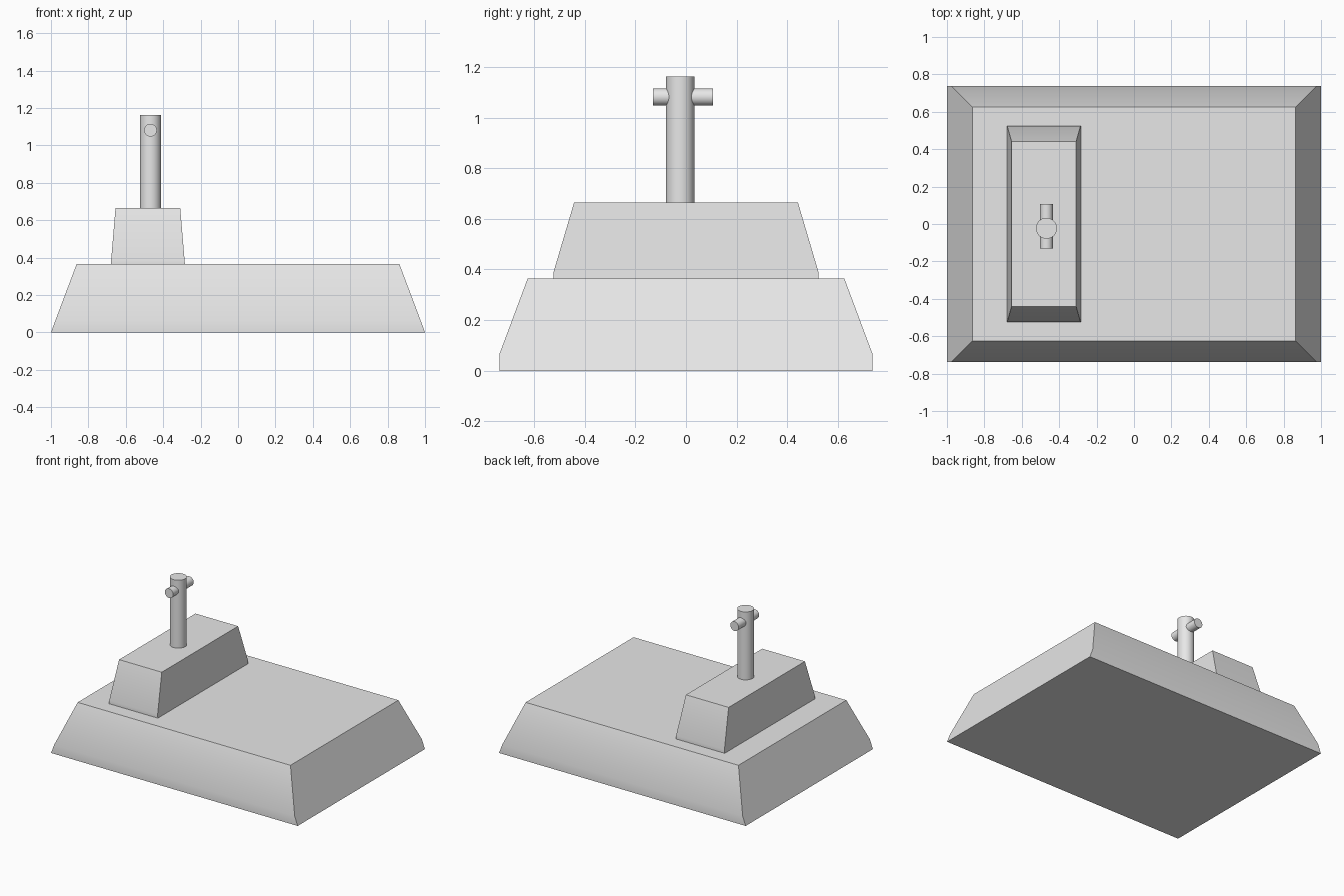
import bpy
import bmesh
from math import pi, radians

cube = bpy.data.objects.get("Cube")
if cube:
    bpy.data.objects.remove(cube, do_unlink=True)

grey = bpy.data.materials.new("plain grey")
grey.use_nodes = True
grey.diffuse_color = (0.8, 0.8, 0.8, 1)
grey.node_tree.nodes["Principled BSDF"].inputs["Base Color"].default_value = (0.8, 0.8, 0.8, 1)


def finish(obj):
    """Apply the material and smooth only the gentle edges."""
    obj.data.materials.append(grey)
    bpy.ops.object.select_all(action="DESELECT")
    obj.select_set(True)
    bpy.context.view_layer.objects.active = obj
    bpy.ops.object.shade_smooth_by_angle(angle=radians(30))


def tapered_block(name, centre_x, levels):
    """Stack rectangles given as (half width, half depth, height)."""
    bm = bmesh.new()
    rings = []
    for w, d, z in levels:
        corners = ((-w, -d), (w, -d), (w, d), (-w, d))
        rings.append([bm.verts.new((centre_x + x, y, z)) for x, y in corners])
    bm.faces.new(rings[0][::-1])
    bm.faces.new(rings[-1])
    for low, high in zip(rings, rings[1:]):
        for i in range(4):
            j = (i + 1) % 4
            bm.faces.new((low[i], low[j], high[j], high[i]))
    mesh = bpy.data.meshes.new(name)
    bm.to_mesh(mesh)
    bm.free()
    obj = bpy.data.objects.new(name, mesh)
    bpy.context.collection.objects.link(obj)
    finish(obj)


def rod(name, radius, length, centre, tilt=0):
    bpy.ops.mesh.primitive_cylinder_add(vertices=48, radius=radius, depth=length,
                                        location=centre, rotation=(tilt, 0, 0))
    obj = bpy.context.object
    obj.name = name
    finish(obj)


# Broad base and upper block: sloped ends, long sides with a short upright skirt
tapered_block("base", 0, [(1, 0.737, 0), (0.976, 0.737, 0.065), (0.863, 0.625, 0.365)])
tapered_block("upper_block", -0.482,
              [(0.198, 0.523, 0.365), (0.196, 0.523, 0.39), (0.173, 0.442, 0.664)])

# Round post with a crossbar near its top
rod("post", 0.056, 0.498, (-0.468, -0.023, 0.913))
rod("crossbar", 0.034, 0.237, (-0.468, -0.012, 1.081), pi / 2)
